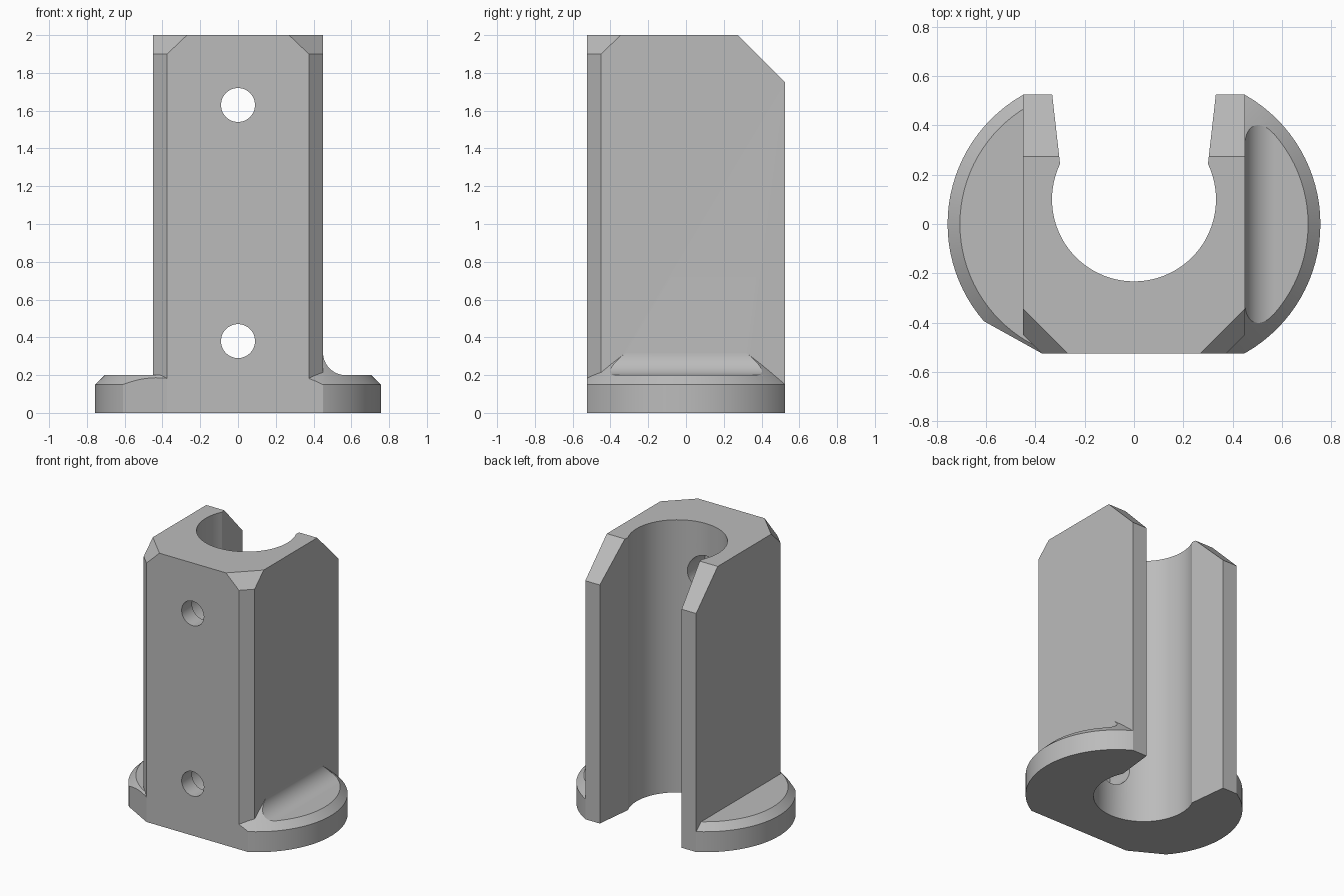
import bpy, bmesh, math
from mathutils import Vector, Matrix

if "Cube" in bpy.data.objects:
    bpy.data.objects.remove(bpy.data.objects["Cube"], do_unlink=True)

grey = bpy.data.materials.new("plain_grey")
grey.use_nodes = True
colour = (0.5, 0.5, 0.5, 1)
grey.diffuse_color = colour
grey.node_tree.nodes["Principled BSDF"].inputs["Base Color"].default_value = colour


def arc(cx, cy, r, start, end, steps):
    angles = [math.radians(start + (end - start) * i / steps) for i in range(steps + 1)]
    return [(cx + r * math.cos(a), cy + r * math.sin(a)) for a in angles]


def make(name, bm):
    bmesh.ops.recalc_face_normals(bm, faces=bm.faces)
    mesh = bpy.data.meshes.new(name)
    bm.to_mesh(mesh)
    bm.free()
    mesh.materials.append(grey)
    obj = bpy.data.objects.new(name, mesh)
    bpy.context.collection.objects.link(obj)
    return obj


def prism(points, low, high, axis="z"):
    """Extrude an outline along z (points are x, y) or along y (points are x, z)."""
    bm = bmesh.new()
    place = (lambda p: (p[0], p[1], low)) if axis == "z" else (lambda p: (p[0], low, p[1]))
    face = bm.faces.new([bm.verts.new(place(p)) for p in points])
    ext = bmesh.ops.extrude_face_region(bm, geom=[face])
    step = Vector((0, 0, high - low)) if axis == "z" else Vector((0, high - low, 0))
    bmesh.ops.translate(bm, vec=step, verts=[v for v in ext["geom"] if isinstance(v, bmesh.types.BMVert)])
    return bm


def slice_off(obj, point, normal):
    """Cut away everything beyond a plane and cap the cut."""
    bm = bmesh.new()
    bm.from_mesh(obj.data)
    cut = bmesh.ops.bisect_plane(bm, geom=bm.verts[:] + bm.edges[:] + bm.faces[:], dist=1e-5,
                                 plane_co=point, plane_no=Vector(normal).normalized(), clear_outer=True)
    edges = [e for e in cut["geom_cut"] if isinstance(e, bmesh.types.BMEdge)]
    bmesh.ops.holes_fill(bm, edges=edges, sides=0)
    bmesh.ops.recalc_face_normals(bm, faces=bm.faces)
    bm.to_mesh(obj.data)
    bm.free()


def combine(obj, other, operation):
    mod = obj.modifiers.new("combine", "BOOLEAN")
    mod.operation, mod.solver, mod.object = operation, "EXACT", other
    bpy.context.view_layer.objects.active = obj
    bpy.ops.object.modifier_apply(modifier=mod.name)
    bpy.data.objects.remove(other, do_unlink=True)


def flange(name, cx, rise):
    """Round foot with a sloped rim."""
    r = 0.602
    bm = prism(arc(cx, 0, r, 0, 360, 96)[:-1], -0.1, 0.15)
    bm.normal_update()
    bm.faces.ensure_lookup_table()
    top = max(bm.faces, key=lambda f: f.calc_center_median().z)
    ext = bmesh.ops.extrude_face_region(bm, geom=[top])
    bmesh.ops.delete(bm, geom=[top], context="FACES_ONLY")
    verts = [v for v in ext["geom"] if isinstance(v, bmesh.types.BMVert)]
    k = (r - rise) / r
    bmesh.ops.scale(bm, vec=(k, k, 1), verts=verts, space=Matrix.Translation((-cx, 0, 0)))
    bmesh.ops.translate(bm, vec=(0, 0, rise), verts=verts)
    return make(name, bm)


# Upright block with chamfered front corners
block = make("slotted_post", prism(
    [(0.45, 0.7), (-0.45, 0.7), (-0.45, -0.45), (-0.25, -0.65), (0.25, -0.65), (0.45, -0.45)], -0.1, 2))

# Right foot, trimmed at its front corner
right_foot = flange("right_foot", -0.155, 0.05)
slice_off(right_foot, (-0.375, -0.525, 0), (-0.125, -0.225, 0))

# Left foot, with a curved fillet where it meets the post
left_foot = flange("left_foot", 0.155, 0.2)
fillet = [(-0.7, -0.2), (0.9, -0.2), (0.9, 0.2)] + arc(0.57, 0.32, 0.12, 270, 180, 16)
fillet += [(0.43, 0.325), (-0.7, 0.325)]
combine(left_foot, make("fillet_profile", prism(fillet, -0.9, 0.9, "y")), "INTERSECT")

combine(block, right_foot, "UNION")
combine(block, left_foot, "UNION")

# Flat front, back and underside, sloped back top and top corners
slice_off(block, (0, -0.525, 0), (0, -1, 0))
slice_off(block, (0, 0.525, 0), (0, 1, 0))
slice_off(block, (0, 0, 0), (0, 0, -1))
slice_off(block, (0, 0.275, 2), (0, 1, 1))
for side in (-1, 1):
    slice_off(block, (side * 0.27, -0.525, 2), (side, -1, 1.05))

# Open round channel down the back
channel = arc(0, 0.1, 0.333, 154.4, 385.6, 64) + [(0.352, 0.7), (-0.352, 0.7)]
combine(block, make("channel_cutter", prism(channel, -0.3, 2.3)), "DIFFERENCE")

# Screw holes, counterbored from inside the channel
for z in (0.38, 1.63):
    for radius, start in ((0.09, -0.8), (0.133, -0.405)):
        hole = arc(0, z, radius, 0, 360, 48)[:-1]
        combine(block, make("hole_cutter", prism(hole, start, 0.05, "y")), "DIFFERENCE")

bpy.ops.object.select_all(action="DESELECT")
block.select_set(True)
bpy.context.view_layer.objects.active = block
bpy.ops.object.shade_smooth_by_angle(angle=math.radians(20))
